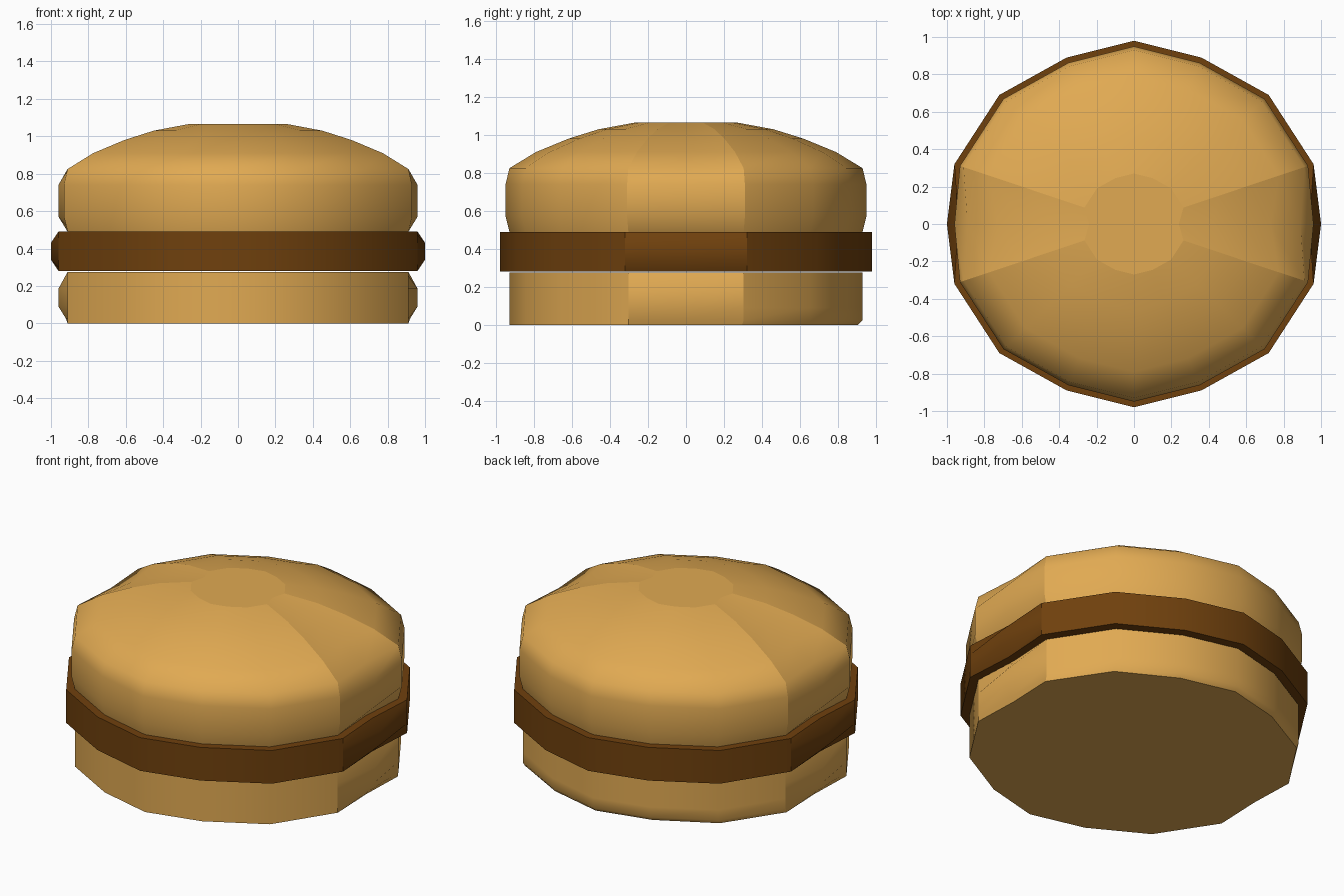
import bpy
import bmesh

if "Cube" in bpy.data.objects:
    bpy.data.objects.remove(bpy.data.objects["Cube"])

# One quarter of the irregular rounded outline, from side tip to back
QUARTER = [(1.0, 0.0), (0.96, 0.32), (0.72, 0.69), (0.36, 0.89), (0.0, 0.98)]


def outline():
    half = QUARTER + [(-x, y) for x, y in reversed(QUARTER[:-1])]
    return half + [(-x, -y) for x, y in half[1:-1]] + []


def material(name, color):
    m = bpy.data.materials.new(name)
    m.diffuse_color = (*color, 1)
    m.use_nodes = True
    m.node_tree.nodes["Principled BSDF"].inputs["Base Color"].default_value = m.diffuse_color
    return m


def loft(name, rings, mat):
    """rings: (z, side tip x, half depth y, back depth) from bottom to top"""
    base = outline()
    n = len(base)
    bm = bmesh.new()
    loops = []
    for z, tip, depth, back in rings:
        s = depth / 0.98
        loop = []
        for x, y in base:
            px = tip * x if y == 0 else s * x
            py = y * (back / 0.98 if y > 0 else s)
            loop.append(bm.verts.new((px, py, z)))
        loops.append(loop)
    # side walls, smooth across the bands
    for a, b in zip(loops, loops[1:]):
        for i in range(n):
            j = (i + 1) % n
            bm.faces.new((a[i], a[j], b[j], b[i])).smooth = True
        # crisp seams beside the rounded side tips
        for i in (1, 7, 9, 15):
            bm.edges.get((a[i], b[i])).smooth = False
    # flat caps
    for cap in (list(reversed(loops[0])), loops[-1]):
        face = bm.faces.new(cap)
        for e in face.edges:
            e.smooth = False
    bmesh.ops.recalc_face_normals(bm, faces=bm.faces[:])
    mesh = bpy.data.meshes.new(name)
    bm.to_mesh(mesh)
    bm.free()
    mesh.materials.append(mat)
    obj = bpy.data.objects.new(name, mesh)
    bpy.context.collection.objects.link(obj)
    return obj


bread = material("bread", (0.75, 0.40, 0.085))
meat = material("meat", (0.16, 0.052, 0.004))

# Bottom bun
loft("bottom_bun", [
    (0.0, 0.90, 0.93, 0.905),
    (0.025, 0.92, 0.93, 0.93),
    (0.09, 0.96, 0.93, 0.93),
    (0.185, 0.96, 0.93, 0.93),
    (0.275, 0.895, 0.93, 0.93)], bread)

# Patty
loft("patty", [
    (0.28, 0.94, 0.98, 0.98),
    (0.34, 1.0, 0.98, 0.98),
    (0.43, 1.0, 0.98, 0.98),
    (0.49, 0.94, 0.98, 0.98)], meat)

# Domed top bun
loft("top_bun", [(z, tip, d, d) for z, tip, d in [
    (0.49, 0.89, 0.93),
    (0.57, 0.96, 0.95),
    (0.74, 0.96, 0.95),
    (0.825, 0.89, 0.93),
    (0.91, 0.73, 0.79),
    (0.98, 0.57, 0.62),
    (1.03, 0.42, 0.46),
    (1.065, 0.24, 0.27)]], bread)
